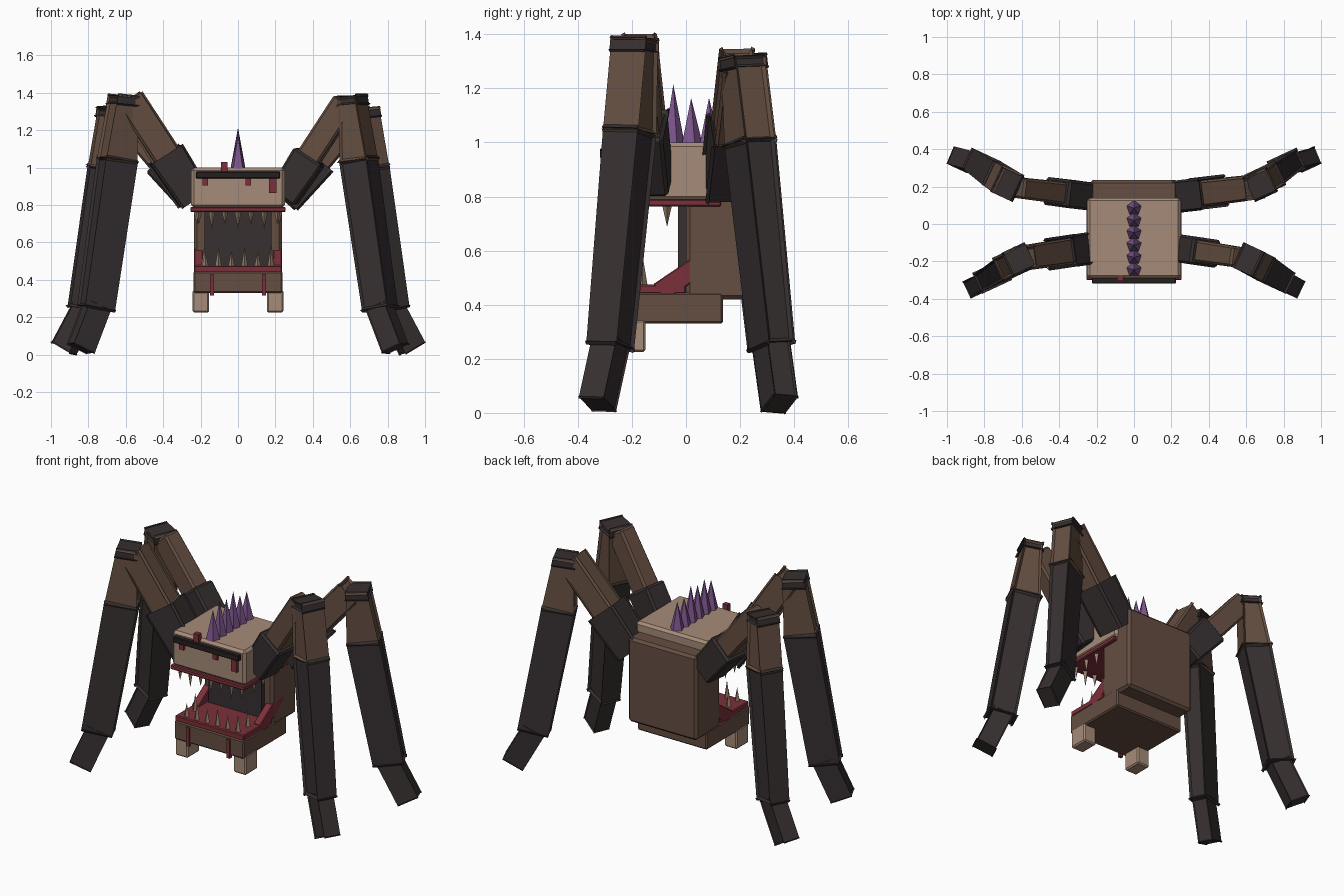
import bpy, bmesh, math
from mathutils import Vector, Matrix

cube = bpy.data.objects.get("Cube")
if cube:
    bpy.data.objects.remove(cube, do_unlink=True)


def material(name, rgb):
    m = bpy.data.materials.new(name)
    m.use_nodes = True
    m.diffuse_color = (*rgb, 1)
    m.node_tree.nodes["Principled BSDF"].inputs["Base Color"].default_value = (*rgb, 1)
    return m


TAN = material("pale_hide", (0.38, 0.26, 0.19))
BROWN = material("brown_hide", (0.13, 0.077, 0.054))
DARK = material("dark_hide", (0.038, 0.029, 0.030))
BLACK = material("eye_black", (0.018, 0.014, 0.013))
RED = material("gum_red", (0.20, 0.03, 0.042))
PURPLE = material("crest_purple", (0.20, 0.09, 0.26))
TOOTH = material("tooth", (0.30, 0.215, 0.15))


def finish(name, bm, mat, bevel=0.0):
    if bevel:
        bmesh.ops.bevel(bm, geom=bm.edges[:], offset=bevel, segments=1,
                        affect='EDGES', clamp_overlap=True)
    bmesh.ops.recalc_face_normals(bm, faces=bm.faces[:])
    me = bpy.data.meshes.new(name)
    bm.to_mesh(me)
    bm.free()
    me.materials.append(mat)
    ob = bpy.data.objects.new(name, me)
    bpy.context.collection.objects.link(ob)
    return ob


def box(name, xs, ys, zs, mat, bevel=0.0):
    """Box given by its extents along each axis."""
    bm = bmesh.new()
    bmesh.ops.create_cube(bm, size=1)
    for v in bm.verts:
        v.co = [lo + (hi - lo) * (c + 0.5) for c, (lo, hi) in zip(v.co, (xs, ys, zs))]
    return finish(name, bm, mat, bevel)


def beam(name, a, b, yaw, start, end, mat, bevel=0.012):
    """Tapered limb segment from a to b; start and end are (width, thickness)."""
    a, b = Vector(a), Vector(b)
    d = (b - a).normalized()
    side = Vector((-math.sin(yaw), math.cos(yaw), 0))
    out = d.cross(side).normalized()
    side = out.cross(d)
    bm = bmesh.new()
    bmesh.ops.create_cube(bm, size=1)
    for v in bm.verts:
        f = v.co.z + 0.5
        w, t = (s + (e - s) * f for s, e in zip(start, end))
        v.co = a.lerp(b, f) + side * v.co.x * w + out * v.co.y * t
    return finish(name, bm, mat, bevel)


def spike(name, base, height, radius, mat, sides=4):
    bm = bmesh.new()
    bmesh.ops.create_cone(bm, cap_ends=True, segments=sides, radius1=radius,
                          radius2=0, depth=abs(height))
    if height < 0:
        bmesh.ops.rotate(bm, verts=bm.verts, matrix=Matrix.Rotation(math.pi, 3, 'X'))
    bmesh.ops.translate(bm, verts=bm.verts, vec=Vector(base) + Vector((0, 0, height / 2)))
    return finish(name, bm, mat)


# Body, head and mouth
box("body", (-0.235, 0.235), (0.0, 0.235), (0.42, 0.94), BROWN, 0.015)
box("throat", (-0.18, 0.18), (-0.03, 0.01), (0.44, 0.78), DARK)
box("head", (-0.25, 0.25), (-0.29, 0.14), (0.785, 1.0), TAN, 0.015)
box("upper_gum", (-0.255, 0.255), (-0.30, 0.13), (0.763, 0.79), RED, 0.005)
box("lower_jaw", (-0.238, 0.238), (-0.285, 0.137), (0.33, 0.445), BROWN, 0.008)
box("lower_gum", (-0.235, 0.235), (-0.28, 0.0), (0.44, 0.475), RED, 0.005)
box("eye_band", (-0.225, 0.225), (-0.318, -0.28), (0.943, 0.978), BLACK, 0.003)

# Drips on the face and jaw
for i, (x, w, z0, z1) in enumerate([(-0.175, 0.03, 0.905, 0.95), (0.055, 0.03, 0.905, 0.95),
                                    (0.185, 0.04, 0.865, 0.95), (-0.073, 0.035, 0.975, 1.03)]):
    box(f"face_drip_{i}", (x - w / 2, x + w / 2), (-0.305, -0.275), (z0, z1), RED)

for s, label in ((1, "left"), (-1, "right")):
    def span(lo, hi):
        return tuple(sorted((s * lo, s * hi)))
    box(f"jaw_block_{label}", span(0.155, 0.242), (-0.27, -0.15), (0.225, 0.345), TAN, 0.008)
    box(f"jaw_drip_{label}", span(0.127, 0.15), (-0.295, -0.275), (0.315, 0.43), RED)
    beam(f"cheek_{label}", (s * 0.212, -0.10, 0.445), (s * 0.212, 0.10, 0.58), 0,
         (0.075, 0.046), (0.075, 0.046), RED, 0.004).name = f"cheek_strap_{label}"

# Teeth along the front and the sides of both gums
for i in range(7):
    x = -0.21 + 0.07 * i
    spike(f"upper_tooth_{i}", (x, -0.265, 0.768), -0.10 if i % 2 else -0.075, 0.018, TOOTH)
for i in range(6):
    x = -0.175 + 0.07 * i
    spike(f"lower_tooth_{i}", (x, -0.25, 0.47), 0.11 if i % 2 else 0.085, 0.018, TOOTH)
for s, label in ((1, "left"), (-1, "right")):
    for i, y in enumerate((-0.16, -0.07)):
        spike(f"upper_side_tooth_{label}_{i}", (s * 0.22, y, 0.768), -0.08, 0.018, TOOTH)
    spike(f"lower_side_tooth_{label}", (s * 0.18, -0.16, 0.47), 0.11, 0.018, TOOTH)

# Crest
for i, h in enumerate((0.17, 0.17, 0.22, 0.20, 0.21, 0.18)):
    spike(f"crest_spike_{i}", (0, 0.085 - 0.066 * i, 0.995), h, 0.042, PURPLE, 5)

# Legs: joints run shoulder, elbow, knee, shin top, ankle, toe
LEGS = {
    "front": (-1, [(0.24, -0.13, 0.84), (0.575, -0.18, 1.355), (0.612, -0.19, 1.375),
                   (0.645, -0.208, 1.04), (0.758, -0.28, 0.25), (0.84, -0.327, 0.034)]),
    "rear": (1, [(0.25, 0.15, 0.84), (0.635, 0.195, 1.295), (0.675, 0.21, 1.31),
                 (0.70, 0.235, 1.0), (0.815, 0.315, 0.25), (0.93, 0.345, 0.034)]),
}
for s, label in ((1, "left"), (-1, "right")):
    for pair, (fy, joints) in LEGS.items():
        pts = [Vector((s * x, y, z)) for x, y, z in joints]
        shoulder, elbow, knee, shin, ankle, toe = pts
        name = f"{pair}_{label}"
        arm_yaw, leg_yaw = s * fy * math.radians(8), s * fy * math.radians(25)
        beam(f"shoulder_{name}", shoulder, shoulder.lerp(elbow, 0.43), arm_yaw,
             (0.15, 0.16), (0.15, 0.18), DARK)
        beam(f"upper_arm_{name}", shoulder.lerp(elbow, 0.2), elbow, arm_yaw,
             (0.12, 0.13), (0.11, 0.13), BROWN)
        beam(f"thigh_{name}", knee, shin, leg_yaw, (0.12, 0.10), (0.12, 0.16), BROWN)
        beam(f"knee_cap_{name}", knee + Vector((0, 0, 0.008)), knee.lerp(shin, 0.11), leg_yaw,
             (0.13, 0.11), (0.13, 0.12), DARK, 0.008)
        beam(f"shin_{name}", shin, ankle, leg_yaw, (0.118, 0.165), (0.10, 0.155), DARK)
        beam(f"foot_{name}", ankle.lerp(toe, -0.05), toe, leg_yaw,
             (0.09, 0.12), (0.09, 0.12), DARK, 0.006)
